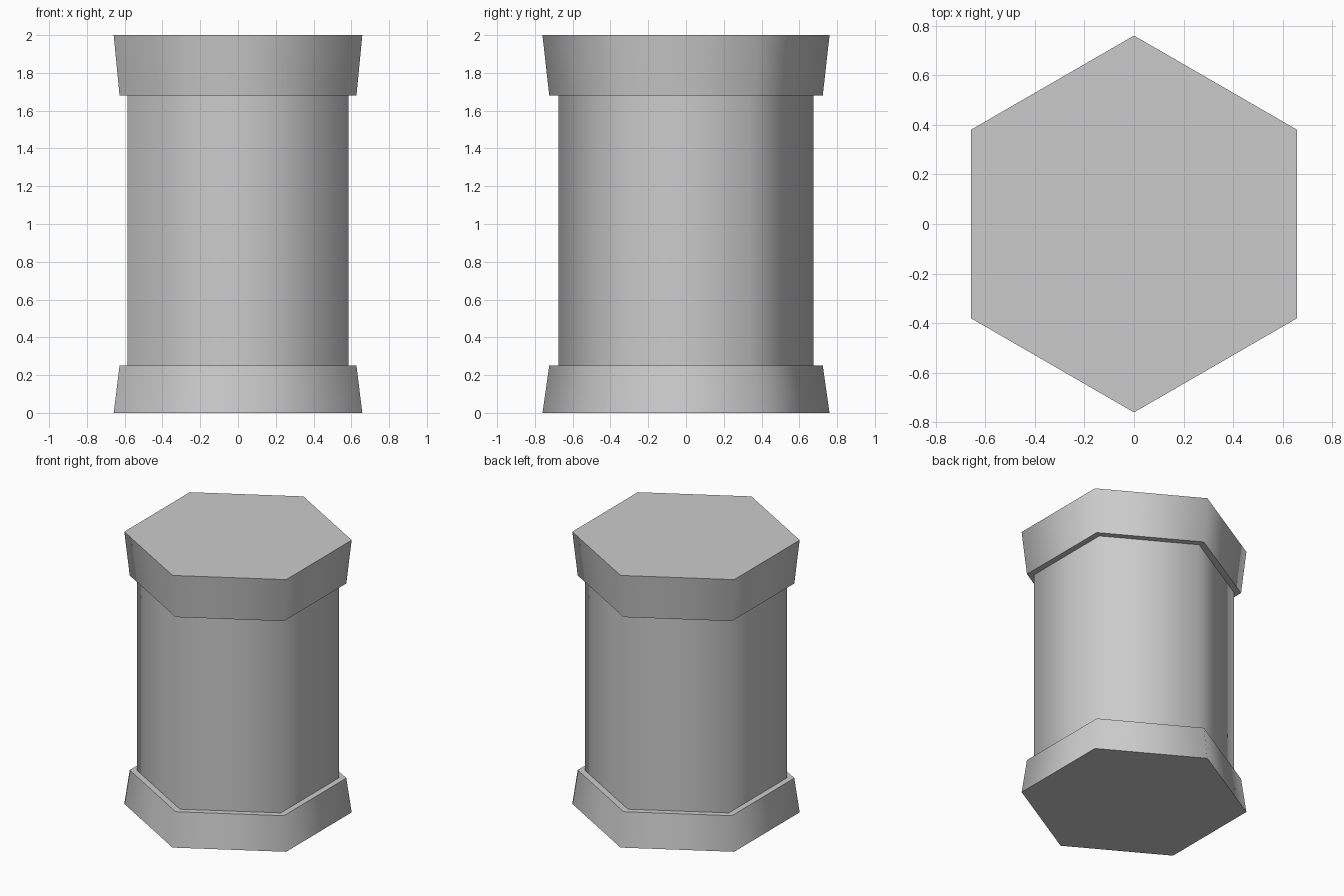
import bpy
import math

cube = bpy.data.objects.get("Cube")
if cube:
    bpy.data.objects.remove(cube, do_unlink=True)

# Stone colour
stone = bpy.data.materials.new("grey_stone")
stone.use_nodes = True
grey = (0.6, 0.6, 0.6, 1.0)
stone.diffuse_color = grey
stone.node_tree.nodes["Principled BSDF"].inputs["Base Color"].default_value = grey


def hex_block(name, z_low, z_high, r_low, r_high):
    """Six-sided tapered block with corners facing front and back."""
    bpy.ops.mesh.primitive_cone_add(
        vertices=6, radius1=r_low, radius2=r_high, depth=z_high - z_low,
        location=(0, 0, (z_low + z_high) / 2))
    block = bpy.context.object
    block.name = name
    block.data.materials.append(stone)
    # Soft shading round the sides, sharp rims at top and bottom
    bpy.ops.object.shade_smooth_by_angle(angle=math.radians(65))
    return block


# Flared foot, straight shaft and flared head
hex_block("column_base", 0, 0.25, 0.76, 0.724)
hex_block("column_shaft", 0.25, 1.68, 0.675, 0.675)
hex_block("column_capital", 1.68, 2, 0.724, 0.76)
